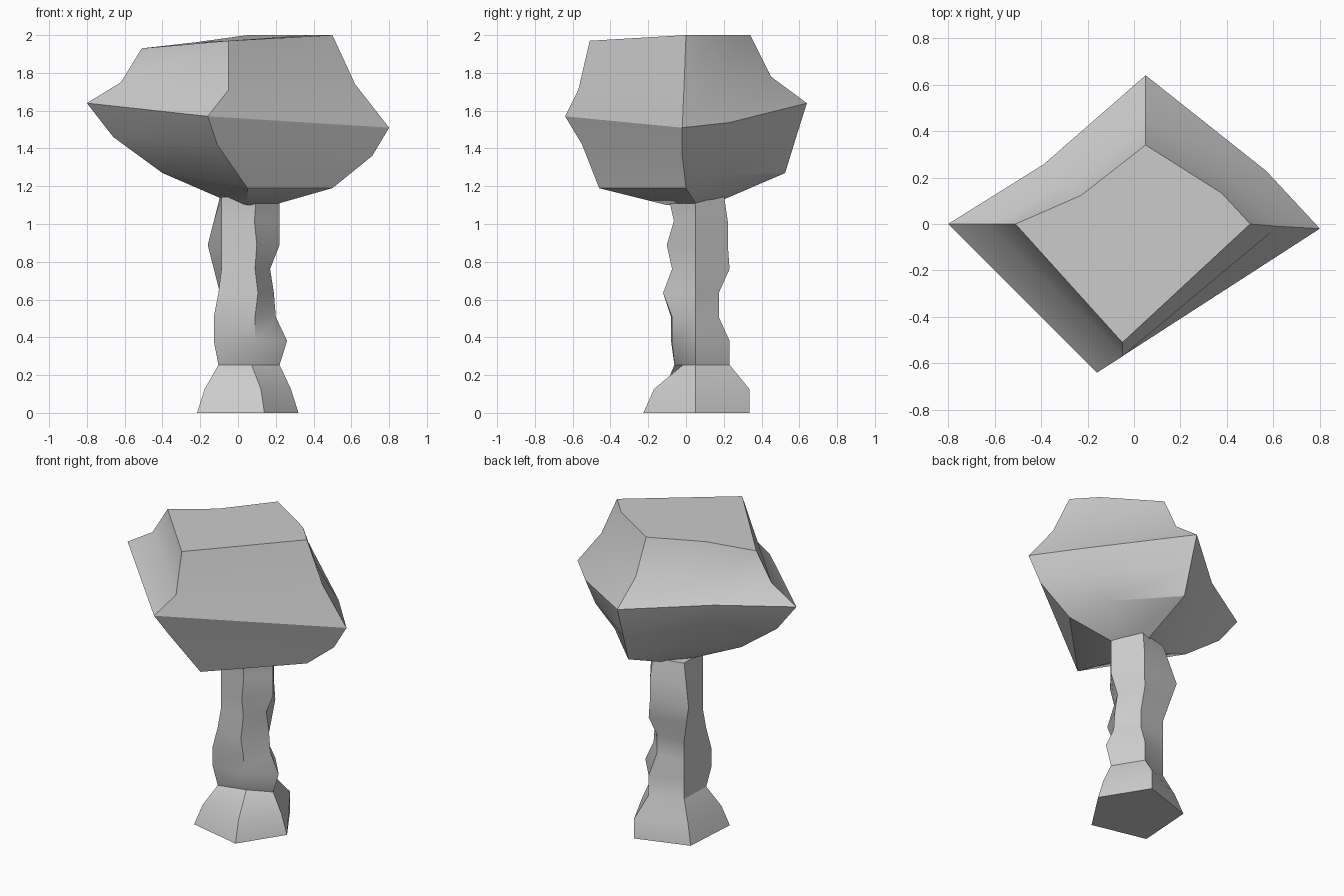
import bpy
import math
from mathutils import Vector

if "Cube" in bpy.data.objects:
    bpy.data.objects.remove(bpy.data.objects["Cube"])


def loft(name, columns):
    """Skin vertical profile columns (counter-clockwise) and cap both ends."""
    n, levels = len(columns), len(columns[0])
    verts = [columns[c][k] for k in range(levels) for c in range(n)]
    faces = [(k * n + c, k * n + (c + 1) % n, (k + 1) * n + (c + 1) % n, (k + 1) * n + c)
             for k in range(levels - 1) for c in range(n)]
    faces.append(tuple(reversed(range(n))))
    faces.append(tuple((levels - 1) * n + c for c in range(n)))
    mesh = bpy.data.meshes.new(name)
    mesh.from_pydata(verts, [], faces)
    obj = bpy.data.objects.new(name, mesh)
    bpy.context.collection.objects.link(obj)
    bpy.ops.object.select_all(action='DESELECT')
    obj.select_set(True)
    bpy.context.view_layer.objects.active = obj
    bpy.ops.object.shade_smooth_by_angle(angle=math.radians(30))
    return obj


def between(a, b, t, offset):
    """Profile lying between two corner profiles, nudged by an offset."""
    off = Vector(offset)
    return [p.lerp(q, t) + (off if k else Vector()) for k, (p, q) in enumerate(zip(a, b))]


# Trunk: five-sided, gnarled by varying the radius of each edge up its height
CENTRE = 0.05
edge_radii = {
    0: [.27, .23, .17, .21, .15, .14, .12, .17, .17, .17],
    72: [.30, .30, .19, .19, .13, .13, .19, .18, .18, .16],
    144: [.30, .25, .18, .18, .18, .18, .22, .26, .22, .18],
    216: [.33, .28, .19, .22, .22, .19, .17, .17, .17, .17],
    288: [.29, .23, .07, .13, .13, .18, .13, .16, .12, .15],
}
trunk = []
for deg, radii in edge_radii.items():
    a = math.radians(deg)
    trunk.append([Vector((CENTRE + r * math.cos(a), CENTRE + r * math.sin(a), 0.127 * k))
                  for k, r in enumerate(radii)])
loft("trunk", trunk)

# Crown: corner profiles from the trunk up to the flat top
left = [Vector(p) for p in [(-.10, .05, 1.14), (-.40, 0, 1.27), (-.66, 0, 1.46),
                            (-.80, 0, 1.64), (-.62, 0, 1.75), (-.51, 0, 1.93)]]
front = [Vector(p) for p in [(.05, -.10, 1.10), (.05, -.46, 1.19), (-.11, -.55, 1.42),
                             (-.16, -.64, 1.57), (-.05, -.57, 1.71), (-.05, -.51, 1.97)]]
right = [Vector(p) for p in [(.22, .05, 1.11), (.50, 0, 1.19), (.71, -.02, 1.36),
                             (.80, -.02, 1.51), (.62, -.01, 1.74), (.50, 0, 2.0)]]
back = [Vector(p) for p in [(.05, .20, 1.13), (.05, .525, 1.27), (.05, .58, 1.45),
                            (.05, .64, 1.64), (.05, .45, 1.78), (.05, .34, 2.0)]]

# Slight bulge on the back right side and slight hollow on the back left side
back_right = between(right, back, 0.36, (.04, .01, 0))
back_right[1].z += 0.04
back_right[3].z -= 0.02
back_left = between(left, back, 0.45, (.03, -.03, 0))
loft("leaf_crown", [left, front, right, back_right, back, back_left])
